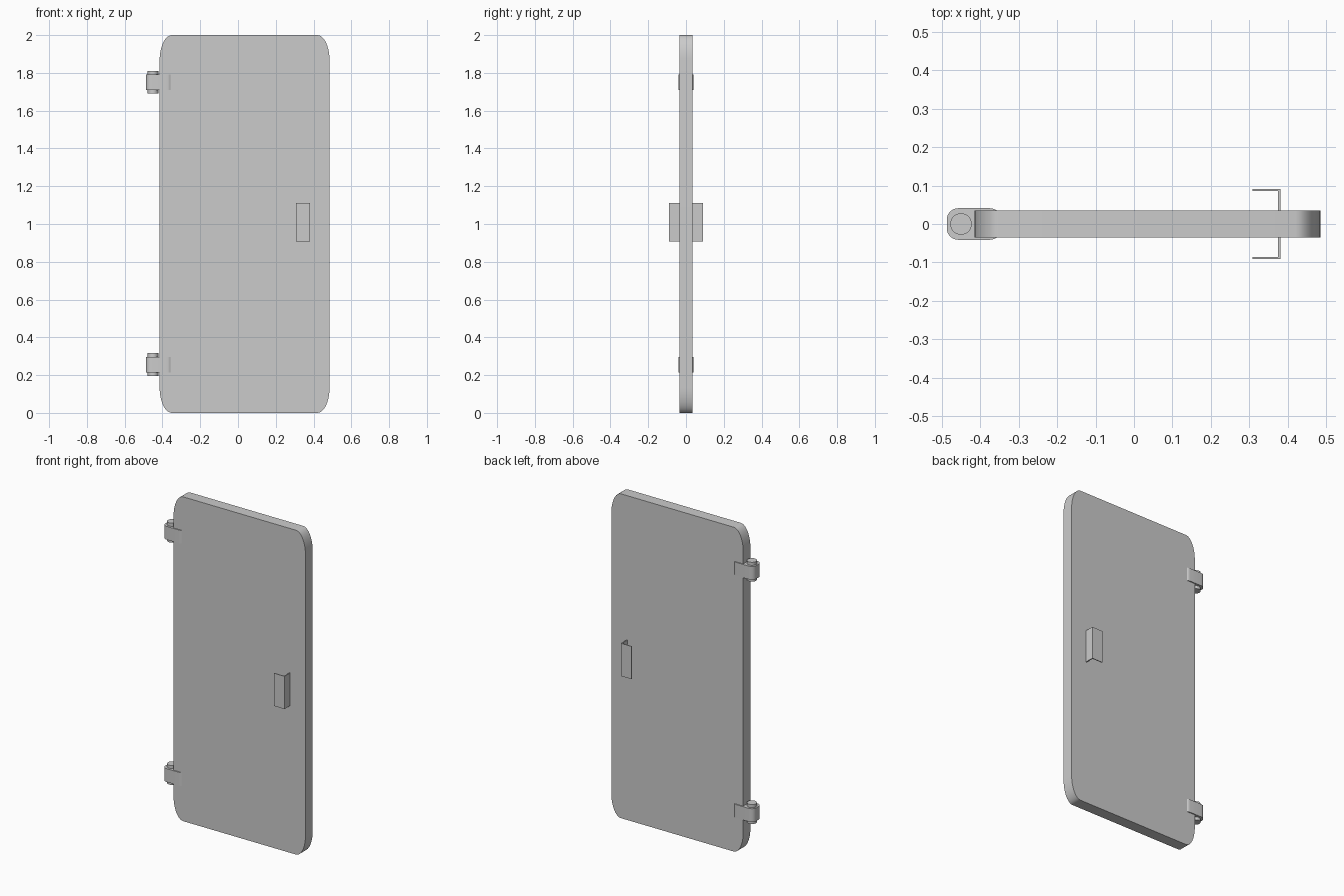
import bpy, bmesh
from math import sin, cos, pi

if "Cube" in bpy.data.objects:
    bpy.data.objects.remove(bpy.data.objects["Cube"])


def prism(name, points, depth, place):
    """Extrude a 2D outline; place(u, v, w) maps it into space."""
    bm = bmesh.new()
    lo = [bm.verts.new(place(u, v, depth[0])) for u, v in points]
    hi = [bm.verts.new(place(u, v, depth[1])) for u, v in points]
    n = len(points)
    bm.faces.new(lo)
    bm.faces.new(hi[::-1])
    for i in range(n):
        bm.faces.new((lo[i], hi[i], hi[(i + 1) % n], lo[(i + 1) % n]))
    bmesh.ops.recalc_face_normals(bm, faces=bm.faces)
    mesh = bpy.data.meshes.new(name)
    bm.to_mesh(mesh)
    bm.free()
    ob = bpy.data.objects.new(name, mesh)
    bpy.context.collection.objects.link(ob)
    bpy.ops.object.select_all(action='DESELECT')
    ob.select_set(True)
    bpy.context.view_layer.objects.active = ob
    bpy.ops.object.shade_smooth_by_angle(angle=pi / 6)
    return ob


def rounded(u0, u1, v0, v1, ru, rv, seg=10):
    """Rectangle outline with elliptical corners."""
    corners = [(u1 - ru, v1 - rv), (u0 + ru, v1 - rv),
               (u0 + ru, v0 + rv), (u1 - ru, v0 + rv)]
    return [(cu + ru * cos((q + i / seg) * pi / 2),
             cv + rv * sin((q + i / seg) * pi / 2))
            for q, (cu, cv) in enumerate(corners) for i in range(seg + 1)]


def upright(u, v, w):
    return (u, w, v)


def flat(u, v, w):
    return (u, v, w)


# Door panel with softened corners
prism("door_panel", rounded(-0.415, 0.485, 0, 2, 0.065, 0.135),
      (-0.035, 0.035), upright)

# Hinges: wrap-around knuckle block with a pin through it
circle = [(-0.45 + 0.028 * cos(i * pi / 16), 0.028 * sin(i * pi / 16))
          for i in range(32)]
for label, z in (("lower", 0.256), ("upper", 1.75)):
    prism(label + "_hinge_strap",
          rounded(-0.487, -0.345, -0.041, 0.041, 0.03, 0.03),
          (z - 0.041, z + 0.041), flat)
    prism(label + "_hinge_pin", circle, (z - 0.06, z + 0.06), flat)

# L-shaped pull handles on both faces
for label, s in (("front", -1), ("back", 1)):
    profile = [(0.381, 0.03), (0.381, 0.091), (0.308, 0.091),
               (0.308, 0.086), (0.375, 0.086), (0.375, 0.03)]
    prism(label + "_handle", [(x, s * y) for x, y in profile],
          (0.908, 1.11), flat)
